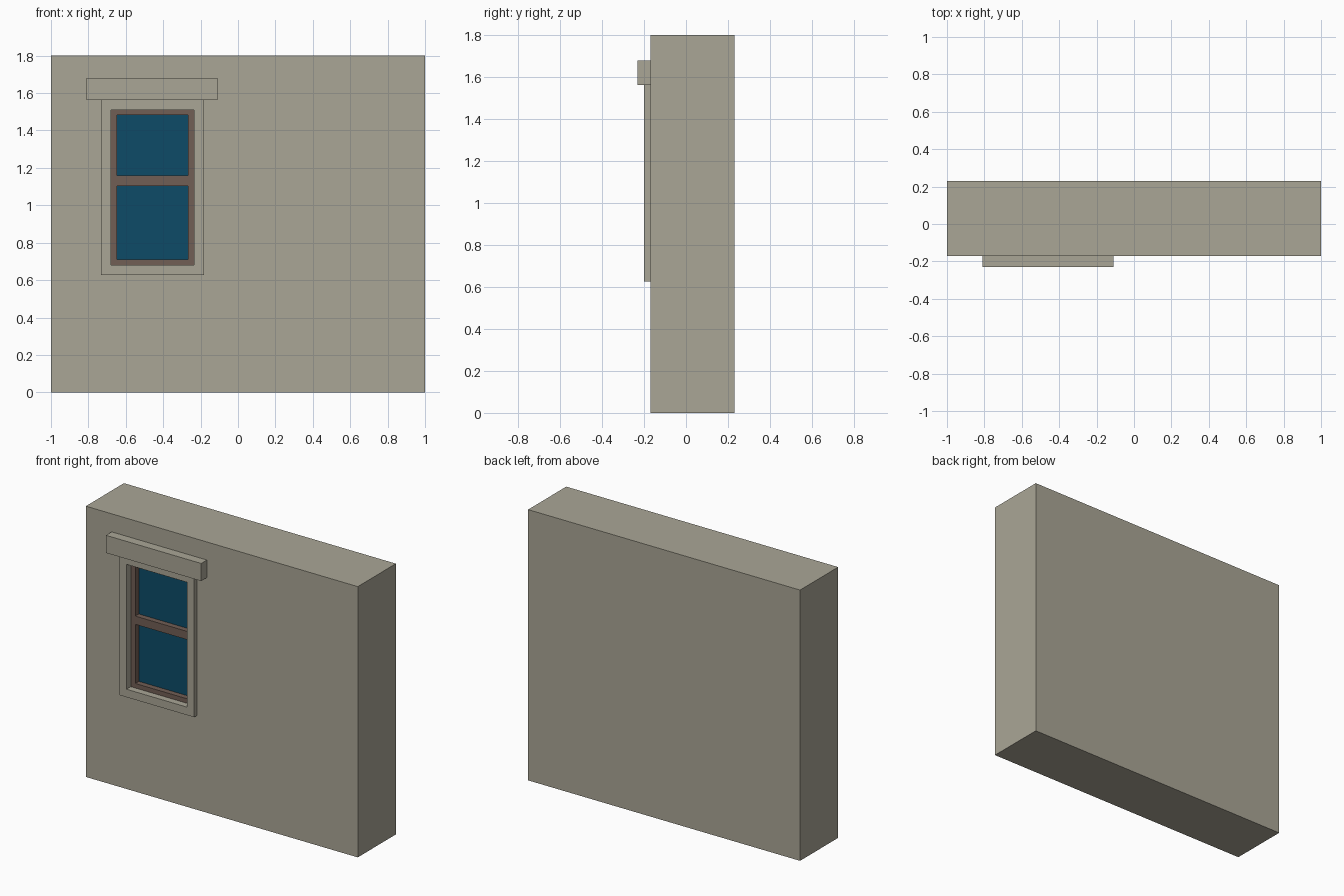
import bpy, bmesh

if "Cube" in bpy.data.objects:
    bpy.data.objects.remove(bpy.data.objects["Cube"])


def material(name, rgb):
    m = bpy.data.materials.new(name)
    m.diffuse_color = (*rgb, 1.0)
    m.use_nodes = True
    m.node_tree.nodes["Principled BSDF"].inputs["Base Color"].default_value = m.diffuse_color
    return m


STONE = material("warm grey stone", (0.402, 0.381, 0.305))
WOOD = material("brown painted wood", (0.165, 0.112, 0.090))
GLASS = material("dark blue glass", (0.004, 0.070, 0.136))


def slab(name, xs, zs, y0, y1, mat, holes=(), recess=None):
    """Gridded upright slab; cells in holes are left open, recess=(cell, depth) is pushed in."""
    bm = bmesh.new()
    v = [[bm.verts.new((x, y0, z)) for z in zs] for x in xs]
    cells = {}
    for i in range(len(xs) - 1):
        for j in range(len(zs) - 1):
            if (i, j) not in holes:
                cells[i, j] = bm.faces.new((v[i][j], v[i + 1][j], v[i + 1][j + 1], v[i][j + 1]))
    # thicken towards the back, keeping the front faces
    ext = bmesh.ops.extrude_face_region(bm, geom=list(cells.values()), use_keep_orig=True)
    back = [g for g in ext["geom"] if isinstance(g, bmesh.types.BMVert)]
    bmesh.ops.translate(bm, verts=back, vec=(0, y1 - y0, 0))
    if recess:
        cell, depth = recess
        face = bmesh.ops.extrude_discrete_faces(bm, faces=[cells[cell]])["faces"][0]
        bmesh.ops.translate(bm, verts=list(face.verts), vec=(0, depth, 0))
        bmesh.ops.remove_doubles(bm, verts=list(bm.verts), dist=1e-5)
    bmesh.ops.recalc_face_normals(bm, faces=list(bm.faces))
    me = bpy.data.meshes.new(name)
    bm.to_mesh(me)
    bm.free()
    me.materials.append(mat)
    ob = bpy.data.objects.new(name, me)
    bpy.context.collection.objects.link(ob)
    return ob


# window opening and pane edges
L, R, B, T = -0.68, -0.235, 0.68, 1.51
PX = (-0.647, -0.267)
PZ = (0.71, 1.103, 1.158, 1.484)

# wall with a shallow recess for the window
slab("wall", (-1, L, R, 1), (0, B, T, 1.8), -0.17, 0.23, STONE, recess=((1, 1), 0.06))

# raised stone surround and the lintel above it
slab("window_surround", (-0.732, L, R, -0.182), (0.627, B, T, 1.563), -0.20, -0.17, STONE, holes={(1, 1)})
slab("lintel", (-0.81, -0.11), (1.563, 1.68), -0.23, -0.17, STONE)

# wooden sash with two openings
slab("window_frame", (L, *PX, R), (B, *PZ, T), -0.155, -0.11, WOOD, holes={(1, 1), (1, 3)})

# glass panes
for name, z0, z1 in (("lower_pane", PZ[0], PZ[1]), ("upper_pane", PZ[2], PZ[3])):
    slab(name, PX, (z0, z1), -0.118, -0.11, GLASS)
